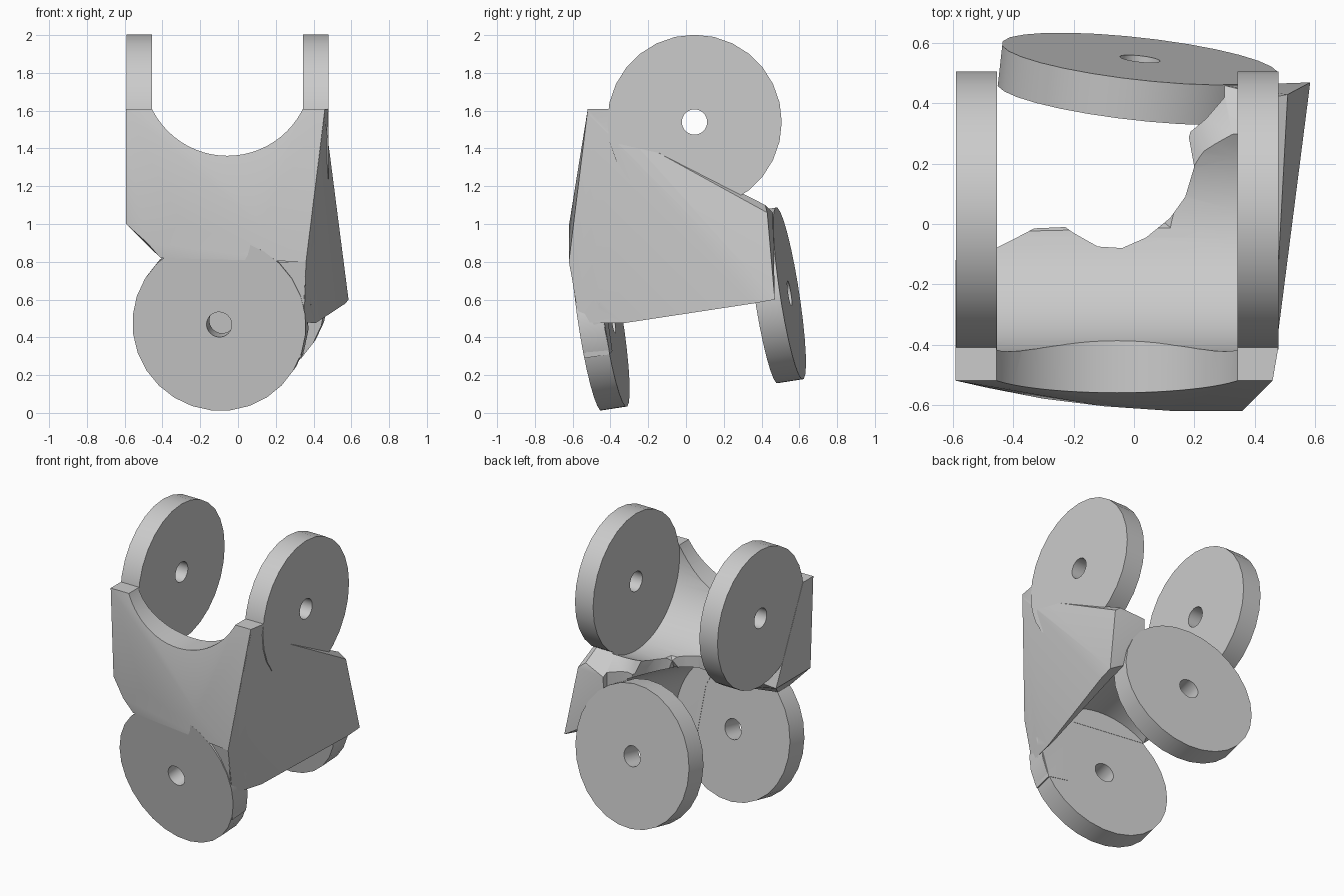
import bpy, bmesh, math
from mathutils import Vector

if "Cube" in bpy.data.objects:
    bpy.data.objects.remove(bpy.data.objects["Cube"])

UP_C, UP_AX = Vector((-.056, .045, 1.54)), Vector((1, 0, 0))
LO_C, LO_AX = Vector((-.04, .015, .55)), Vector((.11, .982, .152)).normalized()


def make(name, bm):
    bmesh.ops.recalc_face_normals(bm, faces=bm.faces)
    me = bpy.data.meshes.new(name)
    bm.to_mesh(me)
    bm.free()
    ob = bpy.data.objects.new(name, me)
    bpy.context.collection.objects.link(ob)
    return ob


def hull(name, pts):
    bm = bmesh.new()
    for p in pts:
        bm.verts.new(p)
    res = bmesh.ops.convex_hull(bm, input=bm.verts)
    junk = [v for v in bm.verts if not v.link_faces]
    bmesh.ops.delete(bm, geom=junk, context='VERTS')
    return make(name, bm)


def rings(center, axis, r, half, n):
    q = Vector((0, 0, 1)).rotation_difference(axis)
    return [[center + q @ Vector((r * math.cos(2 * math.pi * i / n), r * math.sin(2 * math.pi * i / n), h))
             for i in range(n)] for h in (-half, half)]


def rod(name, center, axis, r, half, n=64):
    bm = bmesh.new()
    a, b = [[bm.verts.new(p) for p in ring] for ring in rings(center, axis, r, half, n)]
    bm.faces.new(a)
    bm.faces.new(b)
    for i in range(n):
        j = (i + 1) % n
        bm.faces.new((a[i], a[j], b[j], b[i]))
    return make(name, bm)


def washer(name, center, axis, r=.462, hole=.067, half=.068, n=28):
    bm = bmesh.new()
    a, b = [[bm.verts.new(p) for p in g] for g in rings(center, axis, r, half, n)]
    c, d = [[bm.verts.new(p) for p in g] for g in rings(center, axis, hole, half, n)]
    for p, q in ((a, b), (b, d), (d, c), (c, a)):
        for i in range(n):
            j = (i + 1) % n
            bm.faces.new((p[i], p[j], q[j], q[i]))
    ob = make(name, bm)
    smooth(ob)


def smooth(ob):
    bpy.ops.object.select_all(action='DESELECT')
    ob.select_set(True)
    bpy.context.view_layer.objects.active = ob
    bpy.ops.object.shade_smooth_by_angle(angle=math.radians(30))


def combine(ob, other, op):
    m = ob.modifiers.new("bool", 'BOOLEAN')
    m.operation, m.object, m.solver = op, other, 'EXACT'
    bpy.context.view_layer.objects.active = ob
    bpy.ops.object.modifier_apply(modifier=m.name)
    bpy.data.objects.remove(other)


# four pivot discs: upper pair along x, lower pair on the tilted axis
for side, s in (("left", -1), ("right", 1)):
    washer("upper_disc_" + side, UP_C + UP_AX * s * .467, UP_AX)
for side, s in (("front", -1), ("back", 1)):
    washer("lower_disc_" + side, LO_C + LO_AX * s * .475, LO_AX)

# front wall carrying the upper fork
body = hull("fork_body", [
    (-.592, -.52, 1.61), (.46, -.52, 1.61), (-.592, -.41, 1.61), (.479, -.41, 1.61),
    (-.592, -.49, 1.0), (-.592, -.12, 1.0), (-.48, -.545, .9), (-.41, -.54, .82), (-.46, -.02, 1.07),
    (-.3, -.58, 1.0), (-.1, -.605, 1.035), (.12, -.62, .99), (.36, -.62, .8),
    (-.41, -.4, .82), (.40, -.1, .8), (.479, -.22, 1.06), (.479, .02, 1.04)])

# right wall carrying the lower fork
wall = hull("right_wall", [
    (.459, -.515, 1.58), (.36, -.62, .8), (.35, -.56, .48), (.41, -.33, .475),
    (.585, .47, .6), (.57, .36, .58), (.51, .43, 1.06), (.53, .40, .87), (.479, -.2, 1.05),
    (.479, .28, 1.11), (.46, .42, 1.1), (.3, .46, 1.06), (.2, .35, 1.05),
    (.0, -.55, 1.0), (.1, .0, 1.05), (.25, .45, .8), (.2, -.5, .6)])
combine(body, wall, 'UNION')

# tab running down beside the lower front disc
tab = hull("front_tab", [
    (.36, -.618, .8), (.333, -.535, .29), (.345, -.405, .31), (.385, -.46, .57), (.40, -.46, .8),
    (.15, -.58, .8), (.2, -.51, .3), (.2, -.38, .33), (.15, -.44, .8)])
combine(body, tab, 'UNION')

# clearance for the two rotors, saddle notch, and open rear-left quadrant
combine(body, rod("upper_clearance", UP_C, UP_AX, .468, .4), 'DIFFERENCE')
combine(body, rod("lower_clearance", LO_C, LO_AX, .468, .405), 'DIFFERENCE')
combine(body, rod("saddle_cut", Vector((-.056, -.5, 1.807)), Vector((0, 1, 0)), .446, .4), 'DIFFERENCE')

edge = [(-.458, -.08), (-.36, -.03), (-.27, .02), (-.2, -.03), (-.12, -.075), (-.04, -.08), (.04, -.045),
        (.12, .02), (.17, .09), (.2, .19), (.18, .3), (.24, .35), (.3, .42), (.3, .9), (-.458, .9)]
bm = bmesh.new()
f = bm.faces.new([bm.verts.new((x, y, .1)) for x, y in edge])
ext = bmesh.ops.extrude_face_region(bm, geom=[f])
for v in ext["geom"]:
    if isinstance(v, bmesh.types.BMVert):
        v.co.z = 1.9
combine(body, make("quadrant_cut", bm), 'DIFFERENCE')
smooth(body)
